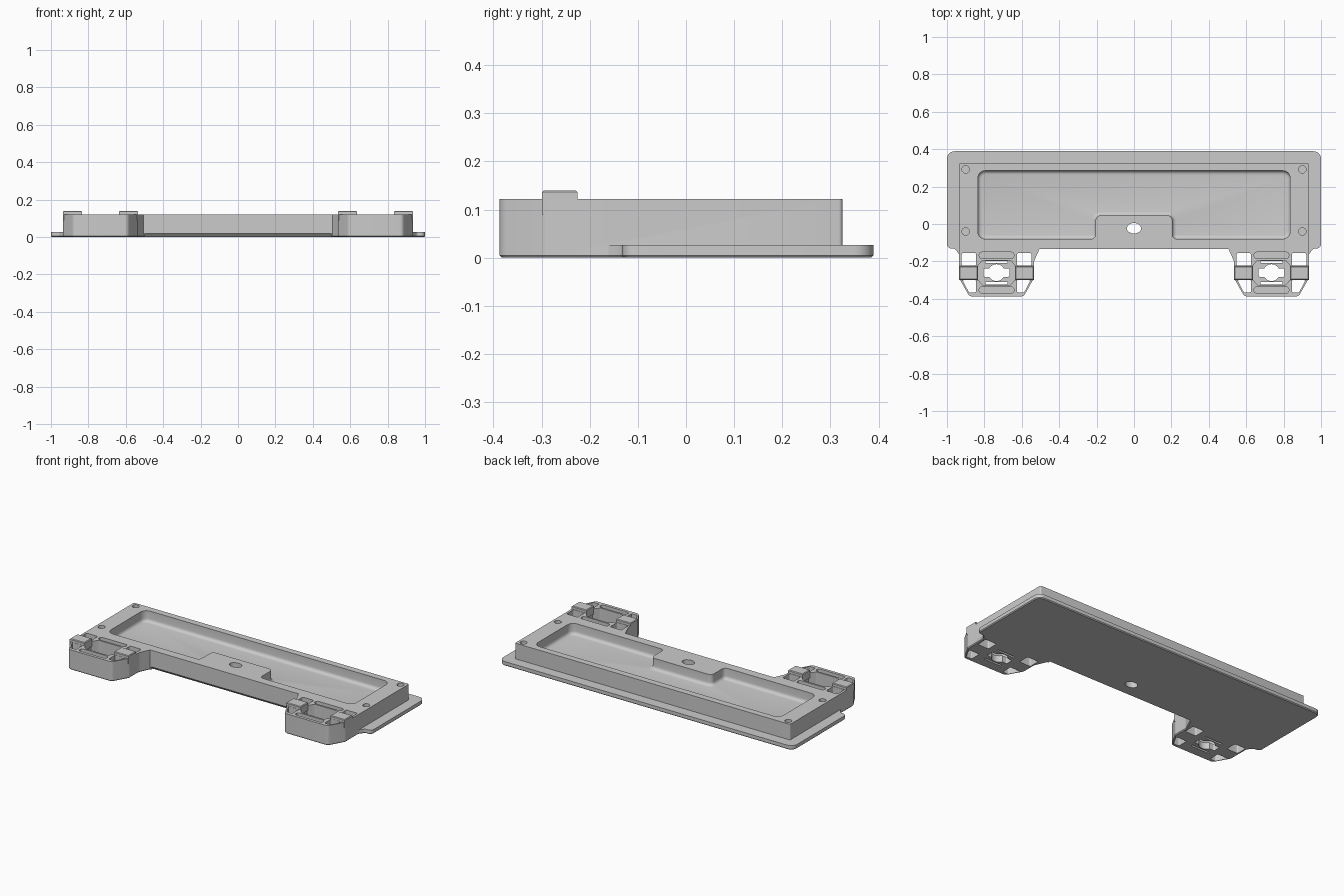
import bpy, bmesh, math
from mathutils import Vector, Matrix

cube = bpy.data.objects.get("Cube")
if cube:
    bpy.data.objects.remove(cube, do_unlink=True)

grey = bpy.data.materials.new("plain grey")
grey.use_nodes = True
colour = (0.6, 0.6, 0.6, 1)
grey.diffuse_color = colour
grey.node_tree.nodes["Principled BSDF"].inputs["Base Color"].default_value = colour

TOP = 0.122
LEG_X, LEG_Y = 0.735, -0.26


def outline(corners, steps=6):
    """Round each (x, y, radius) corner of a closed path."""
    pts = []
    for i, (x, y, r) in enumerate(corners):
        p = Vector((x, y))
        if r == 0:
            pts.append(p)
            continue
        a = (Vector(corners[i - 1][:2]) - p).normalized()
        b = (Vector(corners[(i + 1) % len(corners)][:2]) - p).normalized()
        half = a.angle(b) / 2
        centre = p + (a + b).normalized() * (r / math.sin(half))
        start = p + a * (r / math.tan(half)) - centre
        end = p + b * (r / math.tan(half)) - centre
        turn = math.atan2(start.x * end.y - start.y * end.x, start.dot(end))
        for k in range(steps + 1):
            angle = turn * k / steps
            c, s = math.cos(angle), math.sin(angle)
            pts.append(centre + Vector((c * start.x - s * start.y, s * start.x + c * start.y)))
    return pts


def rect(x, y, w, h, r=0.0):
    return outline([(x - w / 2, y - h / 2, r), (x + w / 2, y - h / 2, r),
                    (x + w / 2, y + h / 2, r), (x - w / 2, y + h / 2, r)])


def ellipse(x, y, rx, ry, n=28):
    return [Vector((x + rx * math.cos(k * math.tau / n), y + ry * math.sin(k * math.tau / n)))
            for k in range(n)]


def mirrored(half):
    """Complete a symmetric path from its +x half."""
    return half + [(-x, y, r) for x, y, r in reversed(half)]


def prism(name, pts, z0, z1, low=0.0, high=0.0, segments=1):
    """Raise a path into a solid, with optional bevels on its lower and upper rims."""
    area = sum(p.cross(q) for p, q in zip(pts, pts[1:] + pts[:1]))
    if area < 0:
        pts = pts[::-1]
    bm = bmesh.new()
    lower = [bm.verts.new((p.x, p.y, z0)) for p in pts]
    upper = [bm.verts.new((p.x, p.y, z1)) for p in pts]
    bm.faces.new(lower[::-1])
    bm.faces.new(upper)
    for i in range(len(pts)):
        bm.faces.new((lower[i - 1], lower[i], upper[i], upper[i - 1]))
    bm.normal_update()
    for z, size in ((z0, low), (z1, high)):
        if size:
            rim = [e for e in bm.edges if all(abs(v.co.z - z) < 1e-6 for v in e.verts)]
            bmesh.ops.bevel(bm, geom=rim, offset=size, segments=segments,
                            profile=0.5, affect="EDGES")
    mesh = bpy.data.meshes.new(name)
    bm.to_mesh(mesh)
    bm.free()
    mesh.materials.append(grey)
    obj = bpy.data.objects.new(name, mesh)
    bpy.context.collection.objects.link(obj)
    return obj


def combine(target, other, operation):
    """Apply a boolean and discard the helper."""
    mod = target.modifiers.new("boolean", "BOOLEAN")
    mod.operation, mod.object, mod.solver = operation, other, "EXACT"
    graph = bpy.context.evaluated_depsgraph_get()
    mesh = bpy.data.meshes.new_from_object(target.evaluated_get(graph))
    target.modifiers.clear()
    target.data = mesh
    bpy.data.objects.remove(other, do_unlink=True)


def cut(pts, z0=-0.05, z1=0.3, **bevel):
    combine(tray, prism("cutter", pts, z0, z1, **bevel), "DIFFERENCE")


# Tray body with its two front feet
tray = prism("tray_body", outline(mirrored([
    (0.505, -0.133, 0.0), (0.535, -0.2, 0.04), (0.535, -0.29, 0.02), (0.59, -0.387, 0.025),
    (0.88, -0.387, 0.025), (0.935, -0.29, 0.02), (0.935, 0.325, 0.008)])), 0, TOP, low=0.005)

# Low flange around the sides and back
flange = prism("flange", outline(mirrored([
    (0.9, -0.12, 0.0), (0.92, -0.19, 0.0), (0.937, -0.16, 0.0), (0.957, -0.132, 0.015),
    (1.0, -0.132, 0.025), (1.0, 0.389, 0.04)])), 0, 0.026, low=0.005)
combine(tray, flange, "UNION")

# Undercut along the front edge between the feet
wedge = prism("wedge", rect(0, 0, 1.0, 0.028), -0.014, 0.014)
wedge.matrix_world = Matrix.Translation((0, -0.133, 0)) @ Matrix.Rotation(math.pi / 4, 4, "X")
bpy.context.view_layer.update()
combine(tray, wedge, "DIFFERENCE")

# Recessed pocket, notched around the middle tab
cut(outline(mirrored([(0.205, 0.045, 0.025), (0.205, -0.08, 0.024),
                      (0.835, -0.08, 0.04), (0.835, 0.285, 0.04)])),
    0.055, 0.2, low=0.02, segments=4)

# Tab hole and corner screw holes
cut(ellipse(0, -0.023, 0.038, 0.028))
for s in (-1, 1):
    for y in (0.292, -0.04):
        cut(ellipse(s * 0.9, y, 0.02, 0.02), 0.04)

# Openings in the feet
for s in (-1, 1):
    cx = s * LEG_X
    cut(outline([(cx - 0.105, LEG_Y - 0.03, 0), (cx - 0.075, LEG_Y - 0.066, 0.01),
                 (cx + 0.075, LEG_Y - 0.066, 0.01), (cx + 0.105, LEG_Y - 0.03, 0),
                 (cx + 0.105, LEG_Y + 0.03, 0), (cx + 0.075, LEG_Y + 0.066, 0.01),
                 (cx - 0.075, LEG_Y + 0.066, 0.01), (cx - 0.105, LEG_Y + 0.03, 0)]), 0.04)
    cut(ellipse(cx, LEG_Y, 0.045, 0.045))
    cut(rect(cx, LEG_Y, 0.14, 0.045, 0.008))
    for t in (-1, 1):
        cut(rect(cx, LEG_Y + t * 0.057, 0.12, 0.012, 0.004))
        # Shallow long grooves
        cut(rect(cx, LEG_Y + t * 0.093, 0.185, 0.032, 0.012), 0.08)
        # Square and slanted corner windows
        cut(rect(cx + t * 0.148, -0.189, 0.076, 0.068, 0.008))
        cut(outline([(cx + t * x, y, 0.005) for x, y in (
            (0.11, -0.3), (0.182, -0.3), (0.148, -0.365), (0.11, -0.365))]))

# Raised clips on the feet
for s in (-1, 1):
    for side, t in (("inner", -1), ("outer", 1)):
        name = f"{side}_clip_{'left' if s > 0 else 'right'}"
        prism(name, rect(s * (LEG_X + t * 0.15), -0.262, 0.1, 0.074), 0.09, 0.14, high=0.004)

# Smooth the rounded walls, keep the edges crisp
bpy.ops.object.select_all(action="DESELECT")
tray.select_set(True)
bpy.context.view_layer.objects.active = tray
bpy.ops.object.shade_smooth_by_angle(angle=math.radians(30))
